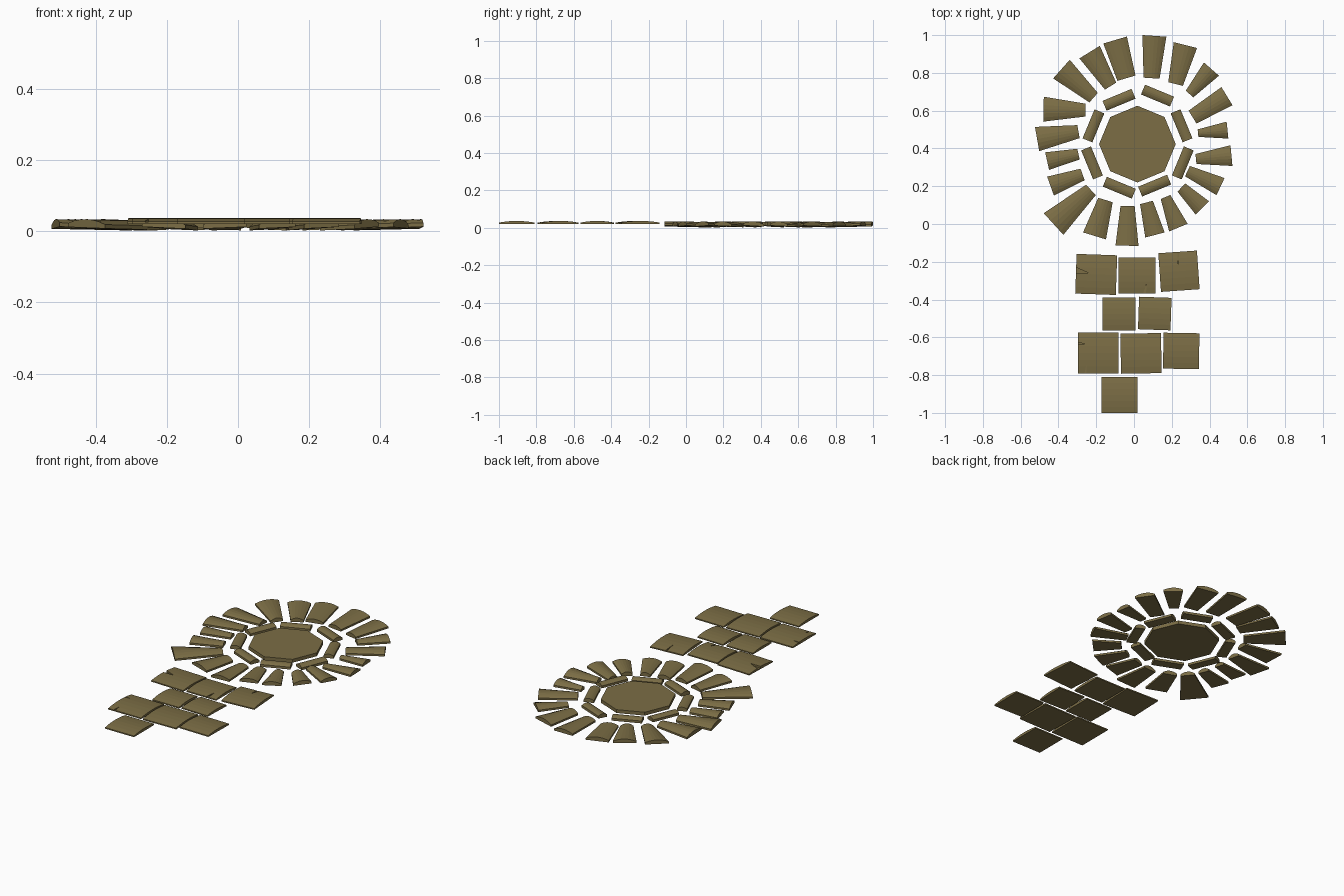
import bpy, bmesh, random
from math import sin, cos, pi, radians
from mathutils import Vector

if "Cube" in bpy.data.objects:
    bpy.data.objects.remove(bpy.data.objects["Cube"])

random.seed(4)
stone_mat = bpy.data.materials.new("olive_stone")
stone_mat.diffuse_color = (0.20, 0.155, 0.06, 1)
stone_mat.use_nodes = True
stone_mat.node_tree.nodes["Principled BSDF"].inputs["Base Color"].default_value = stone_mat.diffuse_color


def make_object(name, bm):
    bmesh.ops.recalc_face_normals(bm, faces=bm.faces)
    me = bpy.data.meshes.new(name)
    bm.to_mesh(me)
    bm.free()
    ob = bpy.data.objects.new(name, me)
    me.materials.append(stone_mat)
    bpy.context.collection.objects.link(ob)
    return ob


def stone(name, p0, p1, w0, w1, z0, z1, side, crown, roll=0.0, seg=6):
    """Crowned block: arched section swept from p0 to p1 (ridge along that axis)."""
    p0, p1 = Vector((*p0, 0)), Vector((*p1, 0))
    across = Vector((0, 0, 1)).cross(p1 - p0).normalized()
    bm = bmesh.new()
    rings = []
    for p, w, z in ((p0, w0, z0), (p1, w1, z1)):
        pts = [(-0.5, 0)]
        pts += [(i / seg - 0.5, side + crown * (1 - (2 * i / seg - 1) ** 2)) for i in range(seg + 1)]
        pts += [(0.5, 0)]
        rings.append([bm.verts.new(p + across * (t * w) + Vector((0, 0, z + h + t * w * roll)))
                      for t, h in pts])
    a, b = rings
    n = len(a)
    for i in range(n):
        j = (i + 1) % n
        bm.faces.new((a[i], a[j], b[j], b[i]))
    bm.faces.new(a)
    bm.faces.new(b)
    return make_object(name, bm)


def prism(name, pts, z0, z1):
    bm = bmesh.new()
    f = bm.faces.new([bm.verts.new((x, y, z0)) for x, y in pts])
    top = bmesh.ops.extrude_face_region(bm, geom=[f])["geom"]
    for v in top:
        if isinstance(v, bmesh.types.BMVert):
            v.co.z = z1
    return make_object(name, bm)


def crack(slab, base, tip, w):
    """Shallow V notch cut into the upper face of a slab."""
    b, t = Vector(base), Vector(tip)
    d = (t - b).normalized()
    n = Vector((-d.y, d.x)) * w / 2
    b -= d * 0.01
    cutter = prism("crack_cutter", [b - n, b + n, t], 0.026, 0.08)
    cutter.hide_render = True
    cutter.hide_viewport = True
    mod = slab.modifiers.new("crack", "BOOLEAN")
    mod.operation = "DIFFERENCE"
    mod.solver = "EXACT"
    mod.object = cutter


# Octagonal centre stone
cx, cy = 0.018, 0.423
prism("center_stone", [(cx + 0.203 * cos(k * pi / 4), cy + 0.203 * sin(k * pi / 4)) for k in range(8)],
      0.012, 0.032)

# Inner ring of eight blocks lying along the octagon sides
for k, r in enumerate((0.253, 0.278, 0.254, 0.252, 0.26, 0.25, 0.238, 0.26)):
    a = radians(22.5 + 45 * k)
    mid = Vector((cx + r * cos(a), cy + r * sin(a)))
    tan = Vector((-sin(a), cos(a))) * 0.083
    stone("inner_ring_block", mid - tan, mid + tan, 0.056, 0.056, 0.009, 0.009,
          0.014, 0.010, random.uniform(-0.06, 0.06))

# Outer ring wedges: inner x, y, outer x, y, inner width, outer width
WEDGES = [
    (.093, .772, .108, .996, .085, .127), (.22, .741, .272, .947, .08, .127),
    (.294, .688, .41, .82, .053, .106), (.31, .566, .492, .677, .08, .112),
    (.339, .481, .495, .497, .04, .09), (.328, .344, .516, .362, .053, .11),
    (.283, .28, .458, .198, .06, .10), (.251, .193, .362, .085, .06, .10),
    (.167, .143, .235, -.019, .055, .106), (.066, .114, .111, -.058, .07, .106),
    (-.034, .095, -.037, -.115, .075, .122), (-.151, .127, -.209, -.063, .08, .127),
    (-.228, .18, -.426, 0, .075, .155), (-.272, .262, -.442, .201, .065, .106),
    (-.294, .37, -.46, .333, .058, .095), (-.294, .489, -.513, .45, .07, .13),
    (-.257, .603, -.479, .608, .068, .132), (-.214, .669, -.384, .82, .067, .132),
    (-.124, .73, -.235, .91, .07, .127), (-.04, .772, -.10, .974, .10, .13)]
for ix, iy, ox, oy, wi, wo in WEDGES:
    stone("outer_ring_wedge", (ix, iy), (ox, oy), wi, wo, 0.004, 0.010,
          0.011, 0.013, random.uniform(-0.07, 0.07))

# Path slabs: centre x, y, width, depth, rotation
SLABS = [
    (-.20, -.267, .215, .21, -2), (.016, -.272, .195, .19, 0), (.238, -.25, .205, .205, 4),
    (-.08, -.476, .175, .175, 0), (.11, -.474, .172, .172, -2),
    (-.19, -.683, .215, .215, 0), (.037, -.685, .215, .212, 1), (.25, -.672, .19, .19, -1),
    (-.077, -.905, .19, .19, 0)]
slabs = []
for x, y, w, d, rot in SLABS:
    half = Vector((cos(radians(rot)), sin(radians(rot)))) * w / 2
    c = Vector((x, y))
    slabs.append(stone("path_slab", c - half, c + half, d, d, 0.021, 0.021, 0.007, 0.009))

# Cracks at the slab edges
crack(slabs[0], (-.31, -.245), (-.24, -.26), .035)
crack(slabs[1], (.056, -.37), (.066, -.318), .02)
crack(slabs[2], (.233, -.14), (.235, -.22), .012)
crack(slabs[5], (-.30, -.63), (-.257, -.635), .01)
crack(slabs[5], (-.257, -.79), (-.252, -.745), .012)
